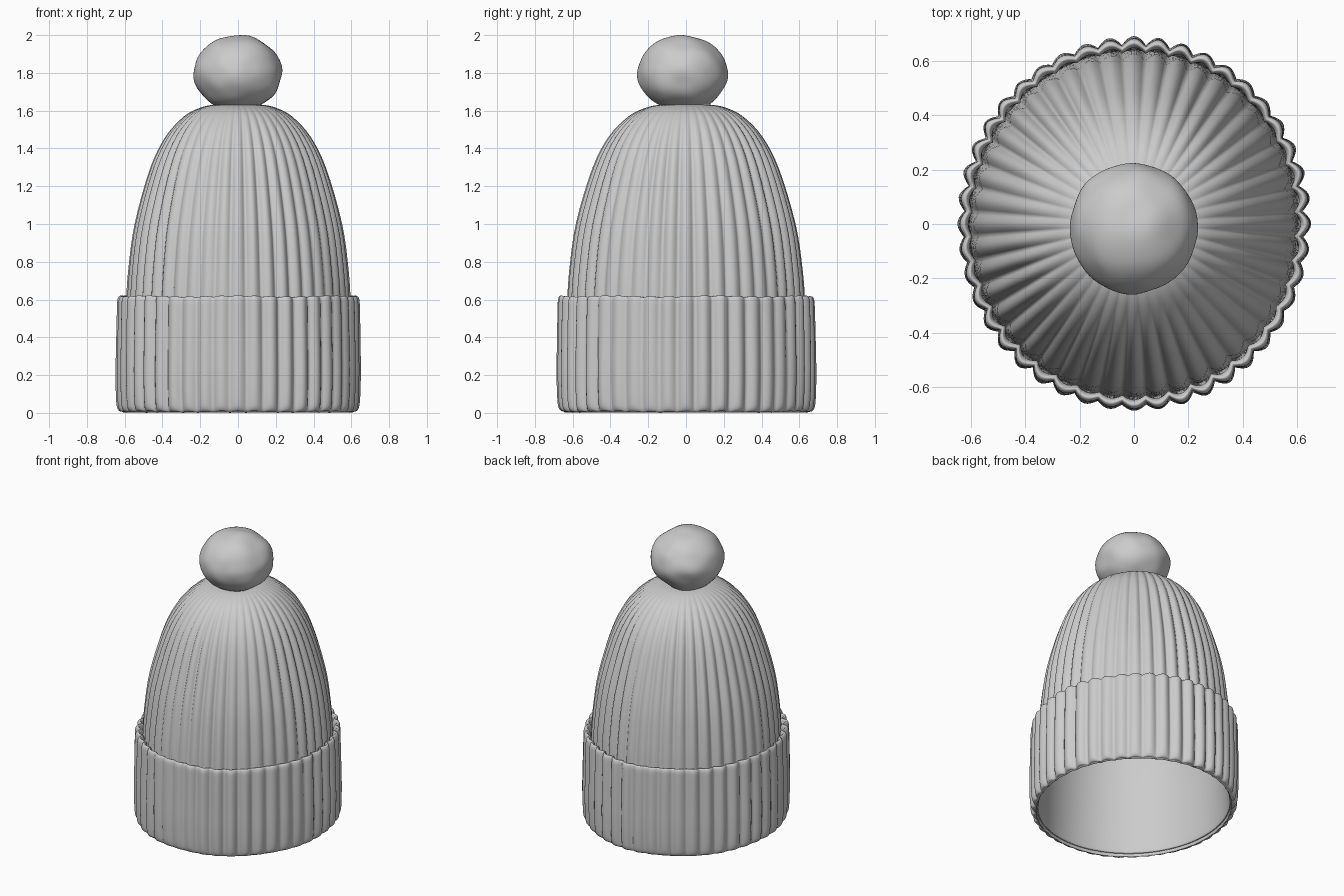
import bpy, bmesh, math
from mathutils import Vector, noise

RIBS = 44
STEPS = RIBS * 8
DEPTH = 1.06  # front-to-back stretch of the oval opening

cube = bpy.data.objects.get("Cube")
if cube:
    bpy.data.objects.remove(cube, do_unlink=True)

wool = bpy.data.materials.new("grey_wool")
wool.use_nodes = True
colour = (0.6, 0.6, 0.6, 1)
wool.diffuse_color = colour
shader = wool.node_tree.nodes["Principled BSDF"]
shader.inputs["Base Color"].default_value = colour
shader.inputs["Roughness"].default_value = 0.9


def finish(name, bm):
    """Turn a bmesh into a smooth wool object."""
    bmesh.ops.recalc_face_normals(bm, faces=bm.faces)
    for face in bm.faces:
        face.smooth = True
    mesh = bpy.data.meshes.new(name)
    bm.to_mesh(mesh)
    bm.free()
    mesh.materials.append(wool)
    obj = bpy.data.objects.new(name, mesh)
    bpy.context.scene.collection.objects.link(obj)
    return obj


def spline(points, closed, cuts=4):
    """Round a profile through its points (radius, height, rib depth)."""
    pts = [Vector(p) for p in points]
    n = len(pts)
    out = []
    for i in range(n if closed else n - 1):
        if closed:
            a, b, c, d = (pts[(i + k) % n] for k in (-1, 0, 1, 2))
        else:
            a, b, c, d = (pts[min(max(i + k, 0), n - 1)] for k in (-1, 0, 1, 2))
        for j in range(cuts):
            t = j / cuts
            out.append(b + 0.5 * t * (c - a + t * (2*a - 5*b + 4*c - d + t * (3*(b - c) + d - a))))
    return out if closed else out + [pts[-1]]


def ribbed_lathe(name, points, closed=False):
    """Spin a profile round an oval, with scalloped knit ribs."""
    bm = bmesh.new()
    rings = []
    for r, z, rib in spline(points, closed):
        ring = []
        for s in range(STEPS):
            a = math.tau * s / STEPS
            scallop = 2 * abs(math.cos(RIBS * a / 2)) - 1.2
            wobble = 1 + 0.25 * math.sin(5 * a + 2 * z)
            rad = max(r, 0) + rib * scallop * wobble
            lift = 0.25 * rib * (scallop + math.sin(7 * a))
            ring.append(bm.verts.new((rad * math.cos(a), (rad + max(r, 0) * (DEPTH - 1)) * math.sin(a), z + lift)))
        rings.append(ring)
    pairs = list(zip(rings, rings[1:]))
    if closed:
        pairs.append((rings[-1], rings[0]))
    for low, high in pairs:
        for s in range(STEPS):
            t = (s + 1) % STEPS
            bm.faces.new((low[s], low[t], high[t], high[s]))
    bmesh.ops.remove_doubles(bm, verts=bm.verts, dist=0.0002)
    return finish(name, bm)


# Crown: ribbed outside, rolled at the hem into a smooth lining
ribbed_lathe("crown", [
    (0, 1.635, 0), (0.12, 1.632, 0), (0.2, 1.615, 0.001), (0.285, 1.568, 0.003),
    (0.38, 1.46, 0.006), (0.46, 1.29, 0.009), (0.54, 1.0, 0.011),
    (0.575, 0.75, 0.011), (0.588, 0.55, 0.01), (0.6, 0.3, 0.004),
    (0.607, 0.06, 0), (0.6, 0.025, 0), (0.59, 0.06, 0),
    (0.58, 0.3, 0), (0.565, 0.6, 0), (0.51, 1.0, 0), (0.43, 1.29, 0),
    (0.35, 1.44, 0), (0.25, 1.55, 0), (0.12, 1.6, 0), (0, 1.605, 0)])

# Turned-up cuff: a thick ribbed band with rounded lips
ribbed_lathe("folded_cuff", [
    (0.602, 0.55, 0.008), (0.606, 0.6, 0.01), (0.618, 0.617, 0.011),
    (0.63, 0.6, 0.012), (0.633, 0.54, 0.013), (0.637, 0.35, 0.013),
    (0.639, 0.2, 0.013), (0.635, 0.06, 0.013), (0.627, 0.016, 0.01),
    (0.612, 0.008, 0.005), (0.602, 0.03, 0), (0.6, 0.3, 0)], closed=True)

# Pompom: a slightly lumpy ball sitting on the crown
bm = bmesh.new()
bmesh.ops.create_icosphere(bm, subdivisions=5, radius=1)
for v in bm.verts:
    lump = 1 + 0.045 * noise.noise(v.co * 1.9 + Vector((3, 1, 7)))
    v.co = Vector((v.co.x * 0.234, v.co.y * 0.24, v.co.z * 0.2)) * lump
top = max(v.co.z for v in bm.verts)
bmesh.ops.translate(bm, verts=bm.verts, vec=(0, -0.018, 2 - top))
finish("pompom", bm)
